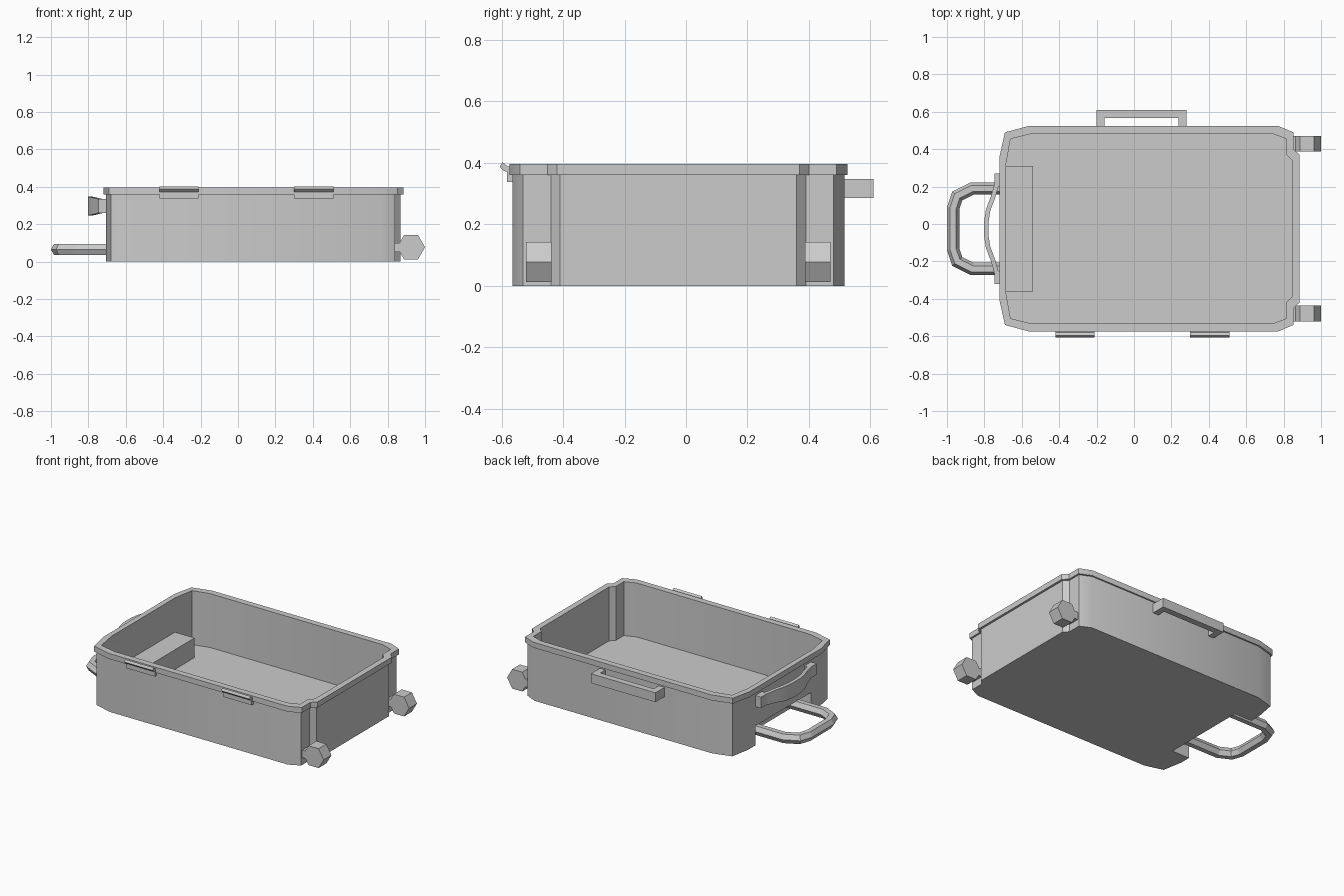
import bpy, bmesh, math
from mathutils import Vector

cube = bpy.data.objects.get("Cube")
if cube:
    bpy.data.objects.remove(cube, do_unlink=True)

MID = -0.025  # the case is symmetric about this y

grey = bpy.data.materials.new("light_grey")
grey.use_nodes = True
grey.diffuse_color = (0.6, 0.6, 0.6, 1)
grey.node_tree.nodes["Principled BSDF"].inputs["Base Color"].default_value = (0.6, 0.6, 0.6, 1)


def loft(name, rings):
    """Skin a list of equal-length point rings and cap both ends."""
    bm = bmesh.new()
    loops = [[bm.verts.new(p) for p in ring] for ring in rings]
    n = len(loops[0])
    for a, b in zip(loops, loops[1:]):
        for i in range(n):
            j = (i + 1) % n
            bm.faces.new((a[i], a[j], b[j], b[i]))
    bm.faces.new(loops[0])
    bm.faces.new(loops[-1])
    bmesh.ops.recalc_face_normals(bm, faces=bm.faces)
    mesh = bpy.data.meshes.new(name)
    bm.to_mesh(mesh)
    bm.free()
    mesh.materials.append(grey)
    obj = bpy.data.objects.new(name, mesh)
    bpy.context.collection.objects.link(obj)
    return obj


def box(name, x, y, z):
    return loft(name, [[(x[0], y[0], h), (x[1], y[0], h), (x[1], y[1], h), (x[0], y[1], h)] for h in z])


def prism_x(name, profile, x):
    return loft(name, [[(px, y, z) for y, z in profile] for px in x])


def activate(obj):
    bpy.ops.object.select_all(action="DESELECT")
    obj.select_set(True)
    bpy.context.view_layer.objects.active = obj


def smooth(obj, degrees=30):
    activate(obj)
    bpy.ops.object.shade_smooth_by_angle(angle=math.radians(degrees))


def combine(obj, tool, operation):
    activate(obj)
    mod = obj.modifiers.new("cut", "BOOLEAN")
    mod.operation, mod.object, mod.solver = operation, tool, "EXACT"
    bpy.ops.object.modifier_apply(modifier=mod.name)
    bpy.data.objects.remove(tool, do_unlink=True)


def mirrored(half):
    """Mirror a half outline of (x, offset) points about the middle line."""
    return [(x, MID + v) for x, v in half] + [(x, MID - v) for x, v in reversed(half)]


def at(outline, z):
    return [(x, y, z) for x, y in outline]


# Open case: outer wall, overhanging rim, inner wall and floor in one skin
outer = mirrored([(0.87, 0.385), (0.84, 0.415), (0.84, 0.505), (0.765, 0.54),
                  (-0.555, 0.54), (-0.68, 0.505), (-0.705, 0.37)])
rim = mirrored([(0.885, 0.395), (0.852, 0.425), (0.852, 0.515), (0.77, 0.55),
                (-0.56, 0.55), (-0.69, 0.515), (-0.72, 0.38)])
inner = mirrored([(0.845, 0.365), (0.815, 0.395), (0.815, 0.48), (0.74, 0.508),
                  (-0.545, 0.508), (-0.66, 0.48), (-0.685, 0.34)])
case = loft("case_shell", [at(outer, 0), at(outer, 0.36), at(rim, 0.36),
                           at(rim, 0.397), at(inner, 0.397), at(inner, 0.035)])

# Raised housing inside, hollowed from below for the pull handle
combine(case, box("housing", (-0.695, -0.54), (-0.36, 0.31), (0.01, 0.167)), "UNION")
combine(case, box("recess", (-0.8, -0.575), (-0.32, 0.27), (-0.1, 0.13)), "DIFFERENCE")
smooth(case)


def sweep(name, path, profile, scale=None):
    """Carry a (side, height) profile along a flat path with mitred corners."""
    pts = [Vector(p) for p in path]
    rings = []
    for i, p in enumerate(pts):
        before = (p - pts[i - 1]).normalized() if i else (pts[1] - p).normalized()
        after = (pts[i + 1] - p).normalized() if i < len(pts) - 1 else before
        way = (before + after).normalized()
        side = Vector((-way.y, way.x, 0)) / max(way.dot(before), 0.5)
        k = scale[i] if scale else 1
        rings.append([p + side * s + Vector((0, 0, h * k)) for s, h in profile])
    return loft(name, rings)


# Pull handle: hexagonal tube bent into a U
hexagon = [(0.033 * math.cos(math.radians(a)), 0.035 * math.sin(math.radians(a)))
           for a in range(0, 360, 60)]
half = [(-0.575, 0.215), (-0.865, 0.215), (-0.945, 0.175), (-0.967, 0.11)]
sweep("pull_handle", at(mirrored(half), 0.065), hexagon)

# Carry strap on the end, taller in the middle
half = [(-0.735, 0.235), (-0.755, 0.165), (-0.78, 0.1), (-0.79, 0.035)]
strip = [(-0.012, -0.05), (0.012, -0.05), (0.012, 0.05), (-0.012, 0.05)]
swell = [0.75, 0.85, 0.97, 1]
strap = sweep("carry_strap", at(mirrored(half), 0.297), strip, swell + swell[::-1])
smooth(strap)
for side, label in ((1, "back"), (-1, "front")):
    ends = sorted((MID + side * 0.225, MID + side * 0.295))
    box("strap_mount_" + label, (-0.746, -0.7), ends, (0.26, 0.335))

# Side handle: a square-cut U on the back wall
loft("side_handle", [at([(-0.2, 0.505), (-0.2, 0.61), (0.28, 0.61), (0.28, 0.505),
                         (0.238, 0.505), (0.238, 0.568), (-0.158, 0.568), (-0.158, 0.505)], z)
                     for z in (0.285, 0.348)])

# Latches with an outward lip on the front rim
latch = [(-0.56, 0.337), (-0.583, 0.337), (-0.583, 0.372), (-0.592, 0.373),
         (-0.606, 0.387), (-0.597, 0.402), (-0.58, 0.388), (-0.56, 0.388)]
for x, label in ((-0.42, "right"), (0.3, "left")):
    prism_x("latch_" + label, latch, (x, x + 0.21))

# Six-sided wheels with short axle blocks
for side, label in ((1, "back"), (-1, "front")):
    ends = [MID + side * 0.412, MID + side * 0.495]
    loft("wheel_" + label, [[(0.925 + 0.075 * math.cos(math.radians(a)), y,
                              0.077 + 0.075 * math.sin(math.radians(a)))
                             for a in range(0, 360, 60)] for y in ends])
    box("axle_" + label, (0.83, 0.9), sorted((ends[0], ends[1])), (0.05, 0.1))
